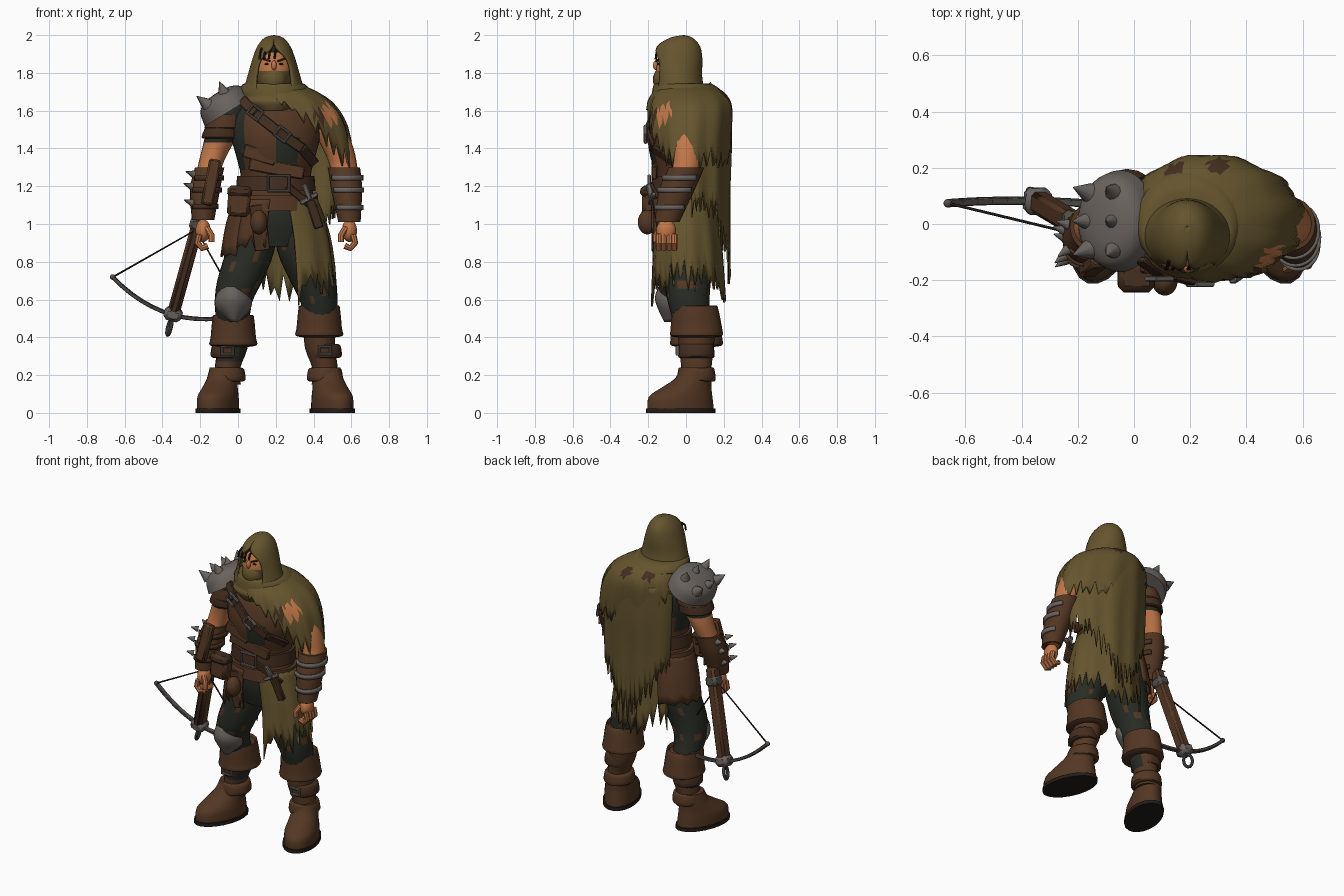
import bpy, bmesh, math, random
from mathutils import Vector, Matrix

if "Cube" in bpy.data.objects:
    bpy.data.objects.remove(bpy.data.objects["Cube"], do_unlink=True)
rng = random.Random(4)
parts = []

def material(name, *rgb):
    mat = bpy.data.materials.new(name)
    mat.use_nodes = True
    mat.diffuse_color = mat.node_tree.nodes["Principled BSDF"].inputs["Base Color"].default_value = (*rgb, 1)
    return mat

olive = material("olive cloth", .13, .09, .027)
leather = material("brown leather", .088, .038, .017)
strap = material("dark leather", .058, .027, .014)
cloth = material("dark green cloth", .022, .025, .018)
skin = material("skin", .54, .185, .066)
metal = material("worn steel", .142, .124, .112)
iron = material("dark iron", .085, .078, .07)
black = material("black brown", .017, .012, .009)

def finish(name, bm, mats, rule=None):
    """Turn a bmesh into an object, colouring faces by an optional rule."""
    bmesh.ops.recalc_face_normals(bm, faces=bm.faces[:])
    for face in bm.faces:
        face.material_index = rule(face.calc_center_median()) if rule else 0
    mesh = bpy.data.meshes.new(name)
    bm.to_mesh(mesh)
    bm.free()
    for mat in mats if isinstance(mats, tuple) else (mats,):
        mesh.materials.append(mat)
    parts.append(bpy.data.objects.new(name, mesh))
    bpy.context.collection.objects.link(parts[-1])
    return parts[-1]

def sample(rings, t):
    """Smooth interpolation through the rings, t from 0 to 1."""
    u = min(max(t, 0), 1) * (len(rings) - 1)
    i = min(int(u), len(rings) - 2)
    u -= i
    quad = [rings[min(max(i + k, 0), len(rings) - 1)] for k in (-1, 0, 1, 2)]
    return [b + u / 2 * (c - a + u * (2 * a - 5 * b + 4 * c - d + u * (3 * (b - c) + d - a))) for a, b, c, d in zip(*quad)]

def loft(name, mats, rings, span=None, segs=20, rag=0, length=lambda a: 1, fold=0, rule=None, steps=3):
    """Skin elliptical rings (x, y, z, rx, ry[, front opening]); open sheets may have a ragged hem."""
    opened = len(rings[0]) > 5
    closed = not (span or opened)
    low, high = span or (-90, 270)
    bm, columns, rows = bmesh.new(), [], steps * (len(rings) - 1)
    for j in range(segs if closed else segs + 1):
        reach = length(low + (high - low) * j / segs) - rag * (rng.uniform(.5, 1) if j % 2 else rng.uniform(0, .35))
        columns.append([])
        for i in range(rows + 1):
            p = sample(rings, i / rows * reach)
            gap = max(p[5], 0) if opened else 0
            a = math.radians(low + gap + (high - low - 2 * gap) * j / segs)
            swell = 1 + fold * math.sin(a * 11) * i / rows
            columns[j].append(bm.verts.new((p[0] + p[3] * swell * math.cos(a), p[1] + p[4] * swell * math.sin(a), p[2])))
    for left, right in zip(columns, columns[1:] + columns[:1] if closed else columns[1:]):
        for i in range(rows):
            bm.faces.new((left[i], right[i], right[i + 1], left[i + 1]))
    if closed:
        for end in (0, -1):
            bm.faces.new([column[end] for column in columns])
    elif opened:
        bmesh.ops.remove_doubles(bm, verts=bm.verts[:], dist=.0005)
    obj = finish(name, bm, mats, rule)
    if not closed:
        obj.modifiers.new("thickness", "SOLIDIFY").thickness = .012
    return obj

def ball(name, mat, loc, size, rule=None):
    bm = bmesh.new()
    place = Matrix.Translation(loc) @ Matrix.Diagonal((*size, 1))
    bmesh.ops.create_uvsphere(bm, u_segments=24, v_segments=16, radius=1, matrix=place)
    finish(name, bm, mat, rule)

def beam(name, mat, start, end, width, depth, facing=(0, -1, 0)):
    """Bevelled bar from start to end, its thin side turned to facing."""
    start, end = Vector(start), Vector(end)
    z = (end - start).normalized()
    x = Vector(facing).cross(z).normalized()
    frame = Matrix((x, z.cross(x), z)).transposed().to_4x4() @ Matrix.Diagonal((width, depth, (end - start).length, 1))
    bm = bmesh.new()
    bmesh.ops.create_cube(bm, size=1, matrix=Matrix.Translation((start + end) / 2) @ frame)
    finish(name, bm, mat).modifiers.new("bevel", "BEVEL").width = min(width, depth) * .2

def spike(name, base, direction, radius, height):
    bm, d = bmesh.new(), Vector(direction).normalized()
    place = Matrix.Translation(Vector(base) + d * height / 2) @ d.to_track_quat("Z", "Y").to_matrix().to_4x4()
    bmesh.ops.create_cone(bm, cap_ends=True, segments=10, radius1=radius, radius2=.002, depth=height, matrix=place)
    finish(name, bm, metal)

def tube(name, mat, points, radius, cyclic=False):
    curve = bpy.data.curves.new(name, "CURVE")
    curve.dimensions = "3D"
    curve.bevel_depth, curve.bevel_resolution, curve.use_fill_caps = radius, 2, True
    line = curve.splines.new("POLY")
    line.points.add(len(points) - 1)
    line.points.foreach_set("co", [n for p in points for n in (*p, 1)])
    line.use_cyclic_u = cyclic
    helper = bpy.data.objects.new(name, curve)
    bm = bmesh.new()
    bm.from_mesh(helper.to_mesh())
    bpy.data.objects.remove(helper)
    finish(name, bm, mat)

def buckle(name, x, y, z, w, h, tilt=0):
    c, s = math.cos(tilt), math.sin(tilt)
    corners = [(-w, -h), (w, -h), (w, h), (-w, h)]
    tube(name, metal, [(x + a * c - b * s, y, z + a * s + b * c) for a, b in corners], .01, True)

# Head, mask and hood
ball("head", (olive, skin, black), (.19, -.05, 1.81), (.098, .11, .14), lambda c: 0 if c.z < 1.82 else (2 if c.z > 1.915 else 1))
ball("mask_muzzle", olive, (.19, -.1, 1.765), (.072, .075, .078))
ball("nose", skin, (.19, -.157, 1.84), (.014, .018, .026))
for side, label in ((-1, "right"), (1, "left")):
    beam(label + "_brow", strap, (.19 + side * .02, -.158, 1.862), (.19 + side * .06, -.142, 1.876), .01, .01)
    ball(label + "_eye", black, (.19 + side * .038, -.148, 1.847), (.012, .007, .005))
for x in (.125, .15, .175, .205):
    tube("hair_lock", black, [(x, -.13, 1.93), (x - .008, -.157, 1.905), (x - .012, -.16, 1.865 + x * .05)], .006)
loft("hood", olive, [(.19, -.01, 2, .002, .002, 0), (.19, -.025, 1.986, .05, .06, 0), (.19, -.04, 1.94, .088, .115, 6),
                     (.19, -.045, 1.87, .115, .132, 40), (.19, -.045, 1.79, .138, .13, 42), (.19, -.04, 1.72, .158, .135, 36),
                     (.19, -.03, 1.65, .175, .14, 20)], segs=32)
loft("neck_cowl", olive, [(.19, -.03, 1.745, .13, .12), (.19, -.015, 1.74, .165, .155), (.195, .005, 1.7, .19, .185),
                          (.195, -.02, 1.67, .175, .165), (.195, -.025, 1.645, .185, .17), (.19, -.04, 1.6, .1, .135)], segs=28)

# Torso, belts and hips
torso = [(.19, 0, 1.72, .08, .08), (.2, 0, 1.66, .17, .12), (.2, -.01, 1.58, .23, .16), (.2, -.02, 1.46, .235, .18), (.2, -.02, 1.36, .21, .17),
         (.2, -.01, 1.25, .185, .15), (.2, -.01, 1.15, .2, .155), (.2, -.01, 1.02, .215, .16), (.2, 0, .88, .17, .13)]
loft("torso", (leather, cloth), torso, segs=32,
     rule=lambda c: int(c.z < 1.1 or (c.z > 1.3 and c.x < .03) or (1.32 < c.z < 1.45 and .2 < c.x < .32 and c.y < 0)))
for left, right, height in ((.03, .2, 1.36), (.06, .35, 1.29)):
    beam("vest_panel", leather, (left, -.16, height + .03), (right, -.168, height - .02), .07, .03)
for name, mat, z, grow in (("belt", strap, 1.215, .205), ("hip_belt", leather, 1.11, .222)):
    loft(name, mat, [(.2, -.01, z + .04, grow - .02, .15), (.2, -.01, z + .04, grow, .172), (.2, -.01, z - .04, grow + .006, .177),
                     (.2, -.01, z - .04, grow - .02, .15)], segs=28, steps=1)
buckle("belt_buckle", .215, -.195, 1.215, .055, .04)
chest = [(.02, -.125, 1.66), (.09, -.175, 1.585), (.21, -.208, 1.49), (.34, -.175, 1.4), (.405, -.06, 1.32)]
for a, b in zip(chest, chest[1:]):
    beam("chest_strap", strap, a, b, .055, .022)
for x, y, z in ((.09, -.195, 1.59), (.235, -.215, 1.475)):
    buckle("strap_buckle", x, y, z, .033, .027, -.65)
flap = [(.2, -.01, 1.13, .22, .175), (.19, 0, 1, .255, .185), (.18, .01, .82, .275, .195)]
loft("leather_hip_flaps", leather, flap, span=(112, 225), rag=.14, segs=10)
loft("leather_front_flaps", leather, flap, span=(225, 262), rag=.25, segs=6, length=lambda a: .9)
beam("hip_pouch", leather, (.01, -.185, 1.19), (.0, -.19, 1.04), .12, .09)
beam("pouch_lid", strap, (.01, -.19, 1.2), (.007, -.195, 1.14), .13, .1)
ball("small_pouch", leather, (.11, -.205, 1.01), (.045, .05, .065))
beam("hanging_flap", strap, (.1, -.17, 1.1), (.13, -.175, .86), .08, .014)
beam("cross_strap", strap, (.26, -.185, 1.2), (.41, -.12, 1.08), .04, .02)
beam("dagger_sheath", strap, (.38, -.165, 1.13), (.43, -.14, .98), .05, .03)
beam("dagger_guard", metal, (.33, -.19, 1.11), (.42, -.17, 1.16), .025, .025)
beam("dagger_grip", metal, (.38, -.18, 1.13), (.35, -.2, 1.21), .028, .028)

# Ragged cloth: mantle with a torn hole and patches, cape and skirt
def near(c, radius, *spots):
    return any((c - Vector(spot)).length < radius for spot in spots)

loft("shoulder_mantle", (olive, skin, strap),
     [(.2, 0, 1.735, .14, .13), (.22, .015, 1.7, .2, .185), (.25, .02, 1.63, .265, .225), (.275, .015, 1.5, .31, .23), (.285, .015, 1.29, .328, .215)],
     span=(-125, 200), segs=64, rag=.16, fold=.025,
     rule=lambda c: 1 if near(c, .052, (.485, -.125, 1.59)) else 2 * int(near(c, .04, (.15, .18, 1.68), (.3, .2, 1.67), (.42, -.16, 1.57))),
     length=lambda a: min(1, max(.42, .97 + (a + 40) / 125)) if a < 0 else (1 if a < 110 else max(.5, 1 - (a - 110) / 120)))
loft("cape", olive, [(.24, .02, 1.62, .26, .22), (.265, .025, 1.4, .285, .22), (.275, .03, 1.1, .28, .205), (.28, .03, .56, .25, .21)],
     span=(0, 152), segs=44, rag=.14, fold=.03, length=lambda a: .72 + .2 * math.sin(math.radians(a)) ** 4)
loft("ragged_skirt", olive, [(.22, -.01, 1.14, .2, .165), (.25, .005, .92, .24, .185), (.27, .01, .56, .262, .205)],
     span=(-78, 145), segs=40, rag=.27, fold=.03, length=lambda a: 1 if 60 < a < 110 or a < -68 else .9)

# Legs and boots
for label, side, knee, bend, cuff in (("right", -1, -.025, -.015, .5), ("left", 1, .43, .015, .55)):
    hip, ankle, rear = .2 + side * .1, knee + side * .03, .055
    leg = [(hip, 0, 1.06, .11, .14), (hip + side * .035, -.005, .86, .128, .14), (knee - side * .035, bend - .01, .7, .12, .125),
           (knee, bend, .58, .098, .11), (knee, .04, .44, .085, .095)]
    loft(label + "_trouser", (cloth, leather), leg, segs=28,
         rule=lambda c: int(c.z < .92 and math.sin(c.z * 40 + c.x * 30) * math.sin(c.x * 45) > .8))
    loft(label + "_boot_cuff", leather, [(knee, rear - .01, cuff, .09, .11), (knee, rear - .01, cuff + .015, .108, .122),
         (knee, rear, cuff - .1, .12, .136), (knee, rear, cuff - .14, .126, .138), (knee, rear, cuff - .15, .085, .1)])
    loft(label + "_boot_shaft", (leather, cloth), [(knee, rear, .46, .085, .1), (knee + side * .005, rear, .34, .08, .092),
         (ankle, rear, .24, .068, .08), (ankle, rear, .15, .07, .08)], rule=lambda c: int(c.x < .2 and c.y < .1 and c.z > .27))
    for z, r in ((.33, .083), (.205, .088)):
        loft(label + "_boot_band", strap if z > .3 else leather, [(ankle, rear, z + .035, r - .02, r), (ankle, rear, z + .025, r, r + .008),
             (ankle, rear, z - .03, r + .006, r + .014), (ankle, rear, z - .04, r - .02, r)])
    buckle(label + "_boot_buckle", ankle, rear - .1, .33, .03, .02)
    foot = [loft(label + "_foot", leather, [(0, 0, .24, .07, .08), (0, -.015, .18, .08, .1), (0, -.055, .13, .09, .14),
                                            (0, -.085, .085, .1, .176), (0, -.085, .02, .102, .184)]),
            loft(label + "_sole", black, [(0, -.085, .024, .11, .192), (0, -.085, 0, .11, .192)], steps=1)]
    for obj in foot:
        obj.location = (ankle + side * .012 - (.012 if side < 0 else 0), rear - .003, 0)
        obj.rotation_euler.z = side * .32
loft("knee_guard", metal, [(-.025, -.03, .67, .07, .115), (-.025, -.025, .61, .1, .14), (-.025, -.01, .55, .095, .138), (-.02, .01, .48, .03, .125)],
     span=(-165, -15), segs=12)

# Arms, bracers and hands
arms = {-1: [(.0, 0, 1.63, .08, .09), (-.07, .01, 1.5, .09, .095), (-.115, .01, 1.4, .075, .082), (-.15, -.01, 1.3, .064, .07),
             (-.175, -.05, 1.18, .066, .075), (-.185, -.09, 1.02, .045, .05)],
        1: [(.4, 0, 1.62, .08, .09), (.48, .01, 1.5, .09, .09), (.53, .005, 1.4, .082, .085), (.56, 0, 1.3, .072, .078),
            (.575, -.05, 1.18, .068, .078), (.59, -.1, 1.01, .045, .05)]}
for side, rings in arms.items():
    label = "left" if side > 0 else "right"
    loft(label + "_arm", (skin, cloth), rings, rule=lambda c: int(c.z > 1.47 + side * .04))
    wrap = [[x, y, z, rx + .014, ry + .016] for x, y, z, rx, ry in (sample(rings, t / 20) for t in range(12, 21))]
    loft(label + "_bracer", leather, wrap, steps=1)
    for x, y, z, rx, ry in wrap[2:7:2]:
        band = [(x, y, z + .014, rx + .01, ry + .01), (x, y, z - .014, rx + .01, ry + .01)]
        loft(label + "_bracer_band", metal if side > 0 else strap, band, span=(-140, 50), steps=1)
        for turn in (-.7, .3) if side < 0 else ():
            spike("bracer_spike", (x - rx * .9, y + ry * turn, z + .02), (-1, turn, .35), .02, .045)
    x, y = rings[-1][:2]
    ball(label + "_palm", skin, (x, y - .005, .965), (.04, .052, .06))
    for fy in (y - .045, y - .017, y + .011, y + .039):
        tube(label + "_finger", skin, [(x + side * .02, fy, .945), (x + side * .03, fy, .9), (x + side * .005, fy, .872), (x - side * .025, fy, .885)], .017)
    tube(label + "_thumb", skin, [(x - side * .02, y - .04, .98), (x - side * .045, y - .06, .94), (x - side * .045, y - .06, .905)], .017)
beam("forearm_guard", leather, (-.12, -.13, 1.34), (-.165, -.165, 1.1), .065, .05)

# Spiked shoulder guard with leather plates beneath
tilt = Matrix.Translation((-.065, .01, 1.62)) @ Matrix.Rotation(-.55, 4, "Y")
guard = [(0, 0, .088, .01, .01), (0, 0, .08, .08, .1), (0, 0, .045, .13, .16), (0, 0, -.03, .148, .182)]
loft("shoulder_guard", metal, guard, segs=28).matrix_world = tilt
for x in (-.075, .03):
    for y in (-.1, .0, .1):
        spike("shoulder_spike", tilt @ Vector((x, y, .058)), tilt.to_3x3() @ Vector((x * 5, y * 3, 1)), .037, .075)
for z, x, mat in ((1.55, -.07, leather), (1.5, -.085, strap)):
    loft("upper_arm_plate", mat, [(x + .01, .01, z + .03, .09, .11), (x, .01, z - .04, .108, .115), (x, .01, z - .045, .08, .09)])

# Crossbow
butt, nose = Vector((-.19, -.01, 1.08)), Vector((-.35, .085, .5))
axis = (nose - butt).normalized()
across = Vector((1, -.03, -.25))
across = (across - axis * across.dot(axis)).normalized()
up = axis.cross(across)
beam("crossbow_stock", leather, butt, nose, .065, .075, up)
beam("crossbow_rail", strap, butt + axis * .05 + up * .035, nose + up * .035, .03, .02, up)
beam("crossbow_lock", iron, butt + axis * .05, butt + axis * .12, .085, .09, up)
beam("crossbow_head", metal, nose - axis * .06, nose + axis * .01, .095, .095, up)
limb = [nose - axis * .02 + across * .06 * k - axis * .003 * k * k for k in range(-6, 7)]
for a, b in zip(limb, limb[1:]):
    beam("bow_limb", iron, a, b + (b - a) * .1, .02, .028, up)
tube("bow_string", black, [limb[0], butt + axis * .11 + up * .04, limb[-1]], .005)
for tip in (limb[0], limb[-1]):
    ball("limb_tip", iron, tip, (.015, .015, .015))
broad = (across * .3 + up).normalized()
turns = [k * math.pi / 6 for k in range(12)]
tube("stirrup", iron, [nose + axis * (.05 + .042 * math.cos(t)) + broad * .032 * math.sin(t) for t in turns], .01, True)

# Shading
bpy.ops.object.select_all(action="DESELECT")
for obj in parts:
    obj.select_set(True)
bpy.context.view_layer.objects.active = parts[0]
bpy.ops.object.shade_smooth_by_angle(angle=math.radians(40))
